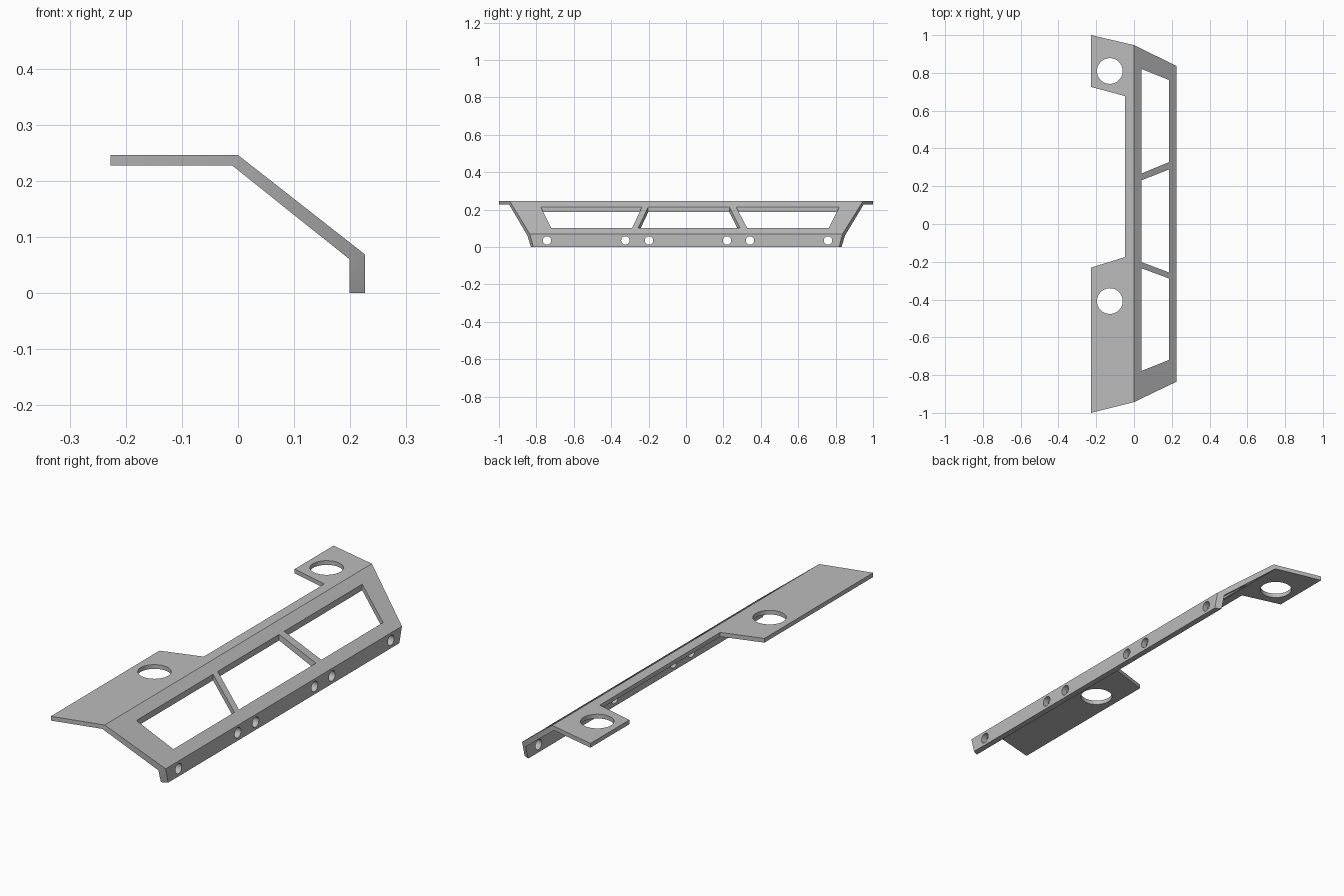
import bpy
import bmesh
from math import radians
from mathutils import Matrix, Vector

cube = bpy.data.objects.get("Cube")
if cube:
    bpy.data.objects.remove(cube, do_unlink=True)

grey = bpy.data.materials.new("plain grey")
grey.use_nodes = True
colour = (0.5, 0.5, 0.5, 1)
grey.diffuse_color = colour
grey.node_tree.nodes["Principled BSDF"].inputs["Base Color"].default_value = colour


def make_object(name, bm):
    bmesh.ops.recalc_face_normals(bm, faces=bm.faces)
    mesh = bpy.data.meshes.new(name)
    bm.to_mesh(mesh)
    bm.free()
    mesh.materials.append(grey)
    obj = bpy.data.objects.new(name, mesh)
    bpy.context.collection.objects.link(obj)
    return obj


def end_y(x, z, side):
    """Where the folded plate ends, tapering towards the lip."""
    tip, fold, lip = (1.0, 0.947, 0.837) if side > 0 else (1.0, 0.943, 0.835)
    if x < 0:
        y = fold + (tip - fold) * -x / 0.227
    else:
        y = fold + (lip - fold) * x / 0.225
    return side * (y - (0.018 if z == 0 else 0))


def add_prism(bm, outline, bottom, top):
    base = bm.faces.new([bm.verts.new((x, y, bottom)) for x, y in outline])
    grown = bmesh.ops.extrude_face_region(bm, geom=[base])["geom"]
    verts = [g for g in grown if isinstance(g, bmesh.types.BMVert)]
    bmesh.ops.translate(bm, verts=verts, vec=(0, 0, top - bottom))


def add_drill(bm, centre, radius, depth, turn=0):
    matrix = Matrix.Translation(Vector(centre)) @ Matrix.Rotation(turn, 4, "Y")
    bmesh.ops.create_cone(bm, cap_ends=True, segments=48, radius1=radius,
                          radius2=radius, depth=depth, matrix=matrix)


# Folded plate: outer and inner lines of the bent section
outer = [(-0.227, 0.246), (0, 0.246), (0.226, 0.069), (0.226, 0)]
inner = [(-0.227, 0.227), (-0.01, 0.227), (0.199, 0.06), (0.199, 0)]
bm = bmesh.new()
rings = []
for points in zip(outer, inner):
    rings.append([bm.verts.new((x, end_y(x, z, side), z))
                  for (x, z), side in ((points[0], -1), (points[0], 1),
                                       (points[1], 1), (points[1], -1))])
for a, b in zip(rings, rings[1:]):
    for i in range(4):
        j = (i + 1) % 4
        bm.faces.new((a[i], a[j], b[j], b[i]))
bm.faces.new(rings[0])
bm.faces.new(rings[-1])
bracket = make_object("folded_bracket", bm)

# Cutters: rear notch, three windows, two large holes, six bolt holes
bm = bmesh.new()
add_prism(bm, [(-0.3, 0.745), (-0.047, 0.677), (-0.047, -0.175), (-0.3, -0.253)], 0.1, 0.4)
near, far = 0.041, 0.184
for top_near, top_far, low_far, low_near in ((0.82, 0.763, 0.327, 0.268),
                                             (0.232, 0.288, -0.256, -0.202),
                                             (-0.235, -0.288, -0.72, -0.777)):
    add_prism(bm, [(near, top_near), (far, top_far), (far, low_far), (near, low_near)], -0.1, 0.4)
for y in (0.81, -0.408):
    add_drill(bm, (-0.128, y, 0.236), 0.068, 0.2)
for y in (-0.743, -0.324, -0.198, 0.219, 0.342, 0.759):
    add_drill(bm, (0.212, y, 0.035), 0.0225, 0.08, radians(90))
cutter = make_object("hole_cutter", bm)
cutter.hide_render = True

cut = bracket.modifiers.new("openings", "BOOLEAN")
cut.operation = "DIFFERENCE"
cut.solver = "EXACT"
cut.object = cutter
bpy.ops.object.select_all(action="DESELECT")
bracket.select_set(True)
bpy.context.view_layer.objects.active = bracket
bpy.ops.object.modifier_apply(modifier=cut.name)
bpy.data.objects.remove(cutter, do_unlink=True)
bpy.ops.object.shade_smooth_by_angle(angle=radians(25))
